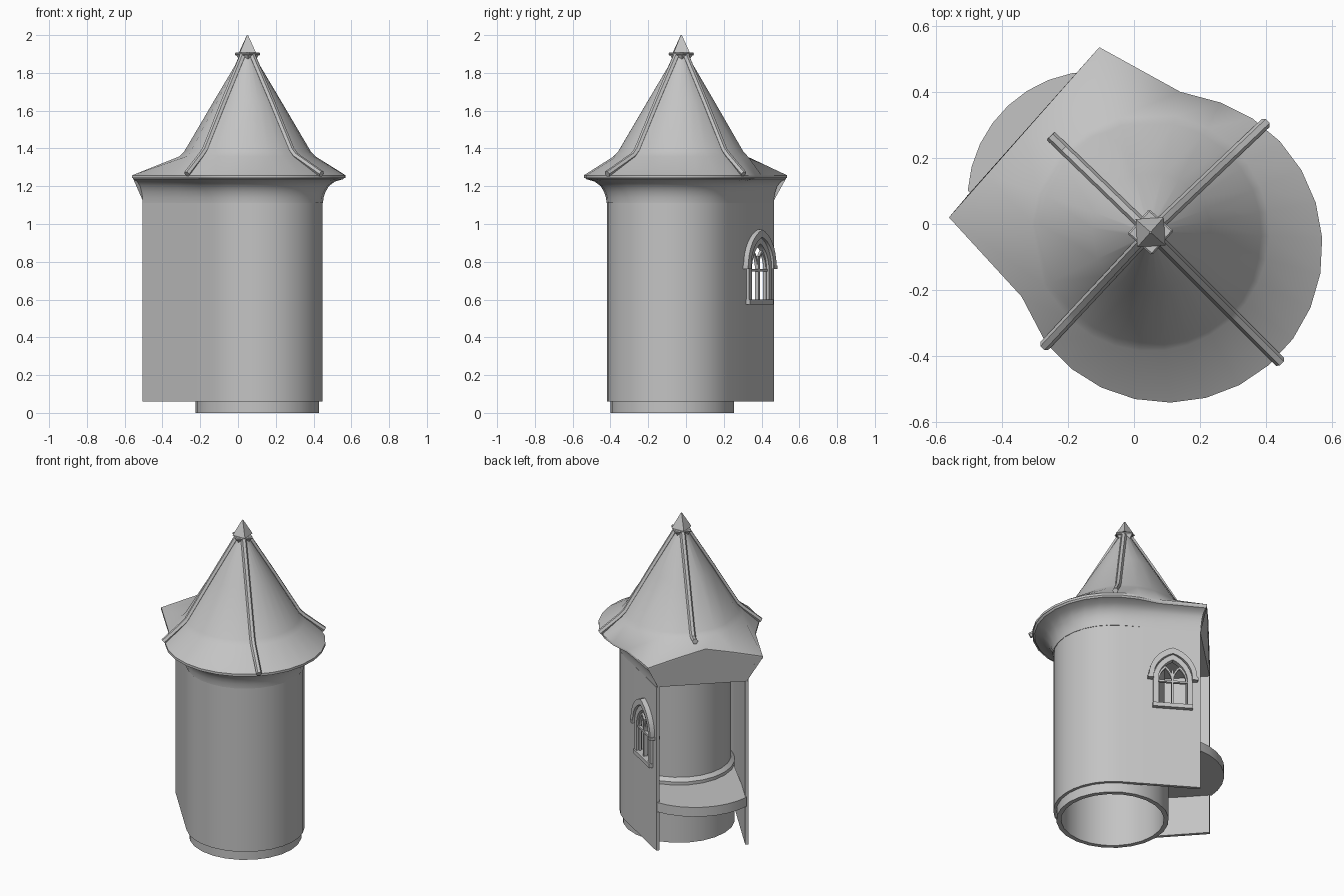
import bpy, bmesh
from math import sin, cos, radians, sqrt, atan2, pi
from mathutils import Vector

if "Cube" in bpy.data.objects:
    bpy.data.objects.remove(bpy.data.objects["Cube"])

stone = bpy.data.materials.new("grey_stone")
stone.use_nodes = True
GREY = (0.55, 0.55, 0.55, 1)
stone.diffuse_color = GREY
stone.node_tree.nodes["Principled BSDF"].inputs["Base Color"].default_value = GREY

CENTRE = Vector((0.1025, -0.0725, 0))    # axis of the round tower
PEAK = Vector((0.05, -0.025, 0))         # axis of the roof


def finish(obj, angle=35):
    """Apply modifiers, colour the part and shade it."""
    bpy.ops.object.select_all(action="DESELECT")
    obj.select_set(True)
    bpy.context.view_layer.objects.active = obj
    bpy.ops.object.convert(target="MESH")
    obj = bpy.context.object
    obj.data.materials.clear()
    obj.data.materials.append(stone)
    bpy.ops.object.shade_smooth_by_angle(angle=radians(angle))
    return obj


def make(name, bm):
    bmesh.ops.recalc_face_normals(bm, faces=bm.faces)
    mesh = bpy.data.meshes.new(name)
    bm.to_mesh(mesh)
    bm.free()
    obj = bpy.data.objects.new(name, mesh)
    bpy.context.collection.objects.link(obj)
    return obj


def thicken(obj, amount):
    mod = obj.modifiers.new("thickness", "SOLIDIFY")
    mod.thickness, mod.offset = amount, 0
    return obj


def loft(name, rows, closed=False, thick=0):
    """Skin neighbouring rows of points."""
    bm = bmesh.new()
    grid = [[bm.verts.new(p) for p in row] for row in rows]
    n = len(grid[0])
    for low, high in zip(grid, grid[1:]):
        for i in range(n if closed else n - 1):
            j = (i + 1) % n
            bm.faces.new((low[i], low[j], high[j], high[i]))
    obj = make(name, bm)
    return thicken(obj, thick) if thick else obj


def plate(name, points, thick=0):
    bm = bmesh.new()
    bm.faces.new([bm.verts.new(p) for p in points])
    obj = make(name, bm)
    return thicken(obj, thick) if thick else obj


def arc(centre, r, start, end, count):
    angles = [radians(start + (end - start) * i / (count - 1)) for i in range(count)]
    return [centre + Vector((r * cos(a), r * sin(a), 0)) for a in angles]


def at(points, z):
    return [Vector((p.x, p.y, z)) for p in points]


# Plan outlines: round at the front, straight wings running to the open back
wing_b, wing_a = Vector((-0.498, 0.093, 0)), Vector((-0.12, 0.457, 0))
bow = arc(CENTRE, 0.335, 221, 418, 17)
wall_plan = [wing_b, wing_b.lerp(bow[0], 0.55), *bow, wing_a.lerp(bow[-1], 0.55), wing_a]
eave_b, eave_a = Vector((-0.56, 0.02, 0)), Vector((-0.105, 0.535, 0))
eave_plan = [eave_b, Vector((-0.34, -0.22, 0)), *arc(CENTRE, 0.468, 218, 430, 17),
             Vector((0.14, 0.4, 0)), eave_a]

# Outer wall with a pointed window hole in one wing
wall = loft("outer_wall", [at(wall_plan, 0.06), at(wall_plan, 1.11)], thick=0.02)
along = (wing_a - bow[-1]).normalized()
out = Vector((-along.y, along.x, 0))
if out.y < 0:
    out = -out
window_origin = wing_a - along * 0.165


def on_wall(x, z, depth=0.01):
    p = window_origin + along * x + out * depth
    return Vector((p.x, p.y, z))


def arch(w, h, spring, base, x=0, depth=0.01, steps=8):
    """Pointed arch outline from one foot over the tip to the other."""
    k = (h * h - w * w) / (2 * w)
    r = w + k
    tip = atan2(sqrt(r * r - k * k), k)
    side = [(r * cos(tip * i / steps) - k, spring + r * sin(tip * i / steps))
            for i in range(steps + 1)]
    flat = [(-w, base)] + [(-a, b) for a, b in side] + side[-2::-1] + [(w, base)]
    return [on_wall(x + a, b, depth) for a, b in flat]


cutter = plate("window_cutter", arch(0.088, 0.14, 0.76, 0.6, depth=0), 0.2)
cutter.hide_render = True
cut = wall.modifiers.new("window_hole", "BOOLEAN")
cut.object, cut.operation, cut.solver = cutter, "DIFFERENCE", "EXACT"
finish(wall)
bpy.data.objects.remove(cutter)

# Window frame, hood, sill and tracery
finish(loft("window_frame", [arch(0.115, 0.17, 0.76, 0.58),
                             arch(0.086, 0.135, 0.76, 0.58)], thick=0.035))
finish(loft("window_hood", [arch(0.142, 0.19, 0.78, 0.765),
                            arch(0.113, 0.15, 0.78, 0.765)], thick=0.06))


def bar(name, x, z, w, h, thick):
    corners = ((-w, -h), (w, -h), (w, h), (-w, h))
    finish(plate(name, [on_wall(x + a, z + b) for a, b in corners], thick))


bar("window_sill", 0, 0.587, 0.118, 0.013, 0.05)
bar("window_mullion", 0, 0.71, 0.006, 0.12, 0.02)
bar("window_crossbar", 0, 0.755, 0.087, 0.006, 0.018)
for side, label in ((-1, "left"), (1, "right")):
    bar("hood_foot_" + label, side * 0.132, 0.772, 0.016, 0.009, 0.065)
    finish(loft("tracery_" + label,
                [arch(0.046, 0.1, 0.76, 0.6, side * 0.042, 0.005),
                 arch(0.036, 0.085, 0.76, 0.6, side * 0.042, 0.005)], thick=0.016))

# Round inner tower, hollow from below, with a wider base
profile = [(0.3, 1.11), (0.3, 0), (0.3275, 0), (0.3275, 0.39), (0.305, 0.41), (0.305, 1.11)]
finish(loft("inner_tower", [at(arc(CENTRE, r, 0, 345, 24), z) for r, z in profile],
            closed=True))

# Bowed shelf in the open back
shelf_plan = (arc(Vector((-0.116, 0.075, 0)), 0.388, 90, 176, 9)
              + arc(CENTRE, 0.315, 213, 66, 16))
finish(plate("back_shelf", at(shelf_plan, 0.34), 0.06))

# Flared cornice, ceiling and gable panel
flare = [(-0.08, 1.11), (0.1, 1.11), (0.12, 1.14), (0.2, 1.17), (0.33, 1.2),
         (0.58, 1.225), (0.9, 1.237), (0.97, 1.25)]
finish(loft("cornice", [[Vector((*w.lerp(e, f).xy, z)) for w, e in zip(wall_plan, eave_plan)]
                        for f, z in flare]))
finish(plate("ceiling", at(wall_plan, 1.113), 0.006))
eave_mid = eave_a.lerp(eave_b, 0.5)
gable = [(wing_a, 1.11), (eave_a, 1.25), (eave_mid, 1.34), (eave_b, 1.25), (wing_b, 1.11)]
finish(plate("gable_panel", [Vector((p.x, p.y, z)) for p, z in gable]))

# Bell-shaped roof, lifted over the middle of the open back
quarter_a, quarter_b = eave_a.lerp(eave_b, 0.25), eave_a.lerp(eave_b, 0.75)
roof_plan = eave_plan + [quarter_a, eave_mid, quarter_b]
lift = [0] * len(eave_plan) + [0.045, 0.085, 0.045]


def towards_eave(r, z):
    return [PEAK + (p - PEAK).normalized() * r + Vector((0, 0, z)) for p in roof_plan]


eaves = [[Vector((p.x, p.y, z + up)) for p, up in zip(roof_plan, lift)] for z in (1.243, 1.258)]
finish(loft("roof", eaves + [towards_eave(r, z) for r, z in
                             ((0.36, 1.358), (0.335, 1.385), (0.18, 1.648), (0.03, 1.9))],
            closed=True), 40)

# Roof ribs
for name, angle, reach, foot in (("rib_one", 43.5, 0.48, 1.265), ("rib_two", 136, 0.42, 1.365),
                                 ("rib_three", 227, 0.47, 1.265), ("rib_four", -45, 0.555, 1.265)):
    a = radians(angle)
    curve = bpy.data.curves.new(name, "CURVE")
    curve.dimensions = "3D"
    curve.bevel_depth, curve.bevel_resolution, curve.use_fill_caps = 0.017, 1, True
    path = [(0.03, 1.9), (0.18, 1.65), (0.33, 1.392), (0.36, 1.362), (reach, foot)]
    spline = curve.splines.new("POLY")
    spline.points.add(len(path) - 1)
    for point, (r, z) in zip(spline.points, path):
        point.co = (PEAK.x + r * cos(a), PEAK.y + r * sin(a), z, 1)
    rib = bpy.data.objects.new(name, curve)
    bpy.context.collection.objects.link(rib)
    finish(rib)


# Finial: diamond collar and pointed cap
def cone(name, low, high, z0, z1, turn):
    bpy.ops.mesh.primitive_cone_add(vertices=4, radius1=low, radius2=high, depth=z1 - z0,
                                    location=(PEAK.x, PEAK.y, (z0 + z1) / 2),
                                    rotation=(0, 0, turn))
    bpy.context.object.name = name
    return bpy.context.object


collar = cone("finial_collar", 0.07, 0.07, 1.892, 1.908, 0.06)
bevel = collar.modifiers.new("soft_edges", "BEVEL")
bevel.width = 0.005
finish(collar)
finish(cone("finial_neck", 0.045, 0.058, 1.87, 1.892, 0.06))
finish(cone("finial_cap", 0.06, 0.004, 1.908, 2.0, pi / 4 + 0.06))
